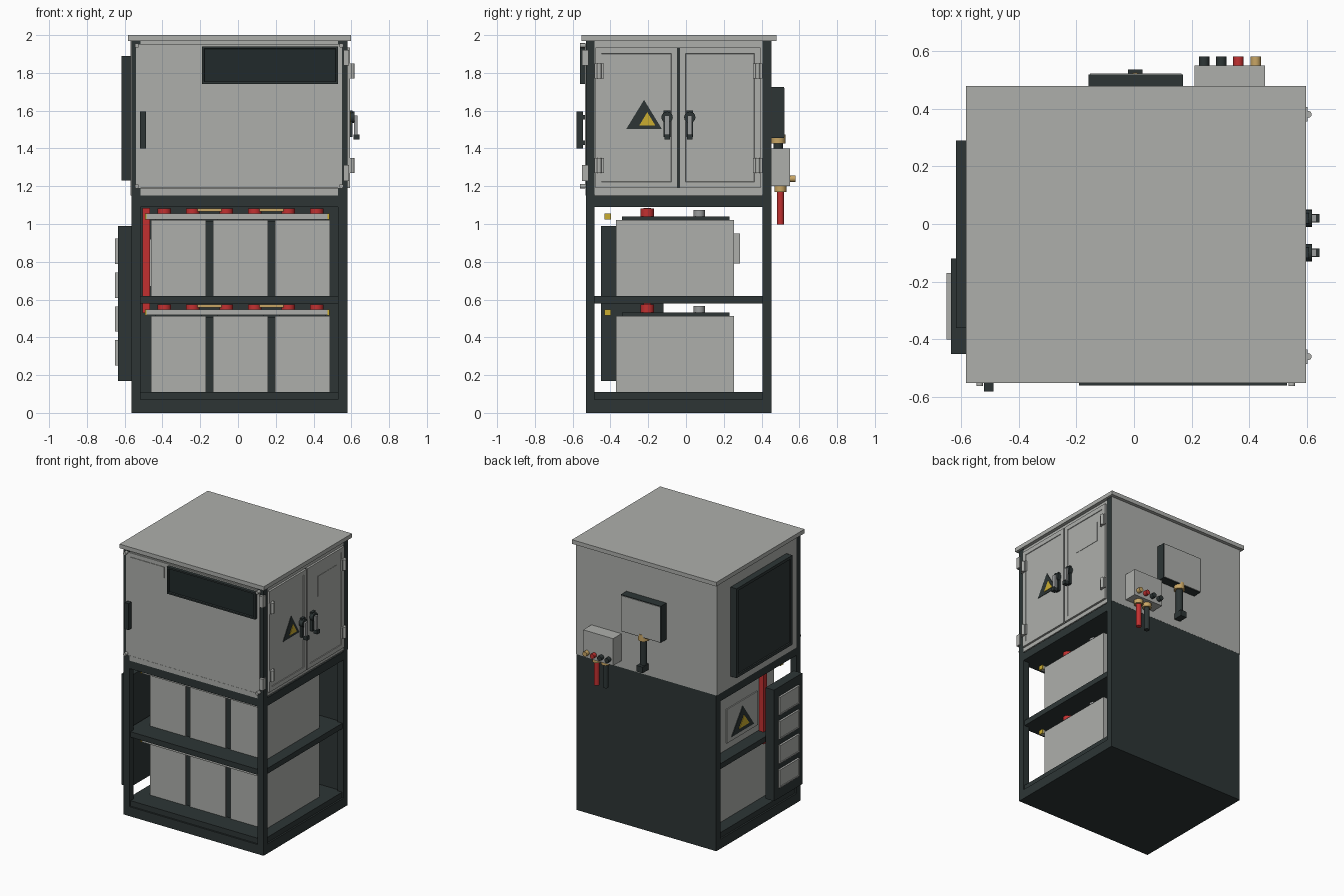
import bpy, bmesh, math
from mathutils import Vector, Matrix

if "Cube" in bpy.data.objects:
    bpy.data.objects.remove(bpy.data.objects["Cube"], do_unlink=True)


def material(name, r, g, b):
    m = bpy.data.materials.new(name)
    m.use_nodes = True
    m.diffuse_color = (r, g, b, 1)
    bsdf = next(n for n in m.node_tree.nodes if n.type == 'BSDF_PRINCIPLED')
    bsdf.inputs["Base Color"].default_value = (r, g, b, 1)
    return m


GREY = material("light_grey_paint", 0.42, 0.43, 0.41)
DARK = material("dark_slate", 0.026, 0.036, 0.036)
GLASS = material("smoked_glass", 0.015, 0.023, 0.024)
RED = material("red_insulation", 0.54, 0.03, 0.03)
BRASS = material("brass", 0.58, 0.38, 0.13)
YELLOW = material("warning_yellow", 0.60, 0.42, 0.03)
STEEL = material("steel", 0.33, 0.34, 0.34)


def finish(name, bm, mats):
    me = bpy.data.meshes.new(name)
    bm.to_mesh(me)
    bm.free()
    for m in mats:
        me.materials.append(m)
    ob = bpy.data.objects.new(name, me)
    bpy.context.collection.objects.link(ob)
    return ob


def box(name, x, y, z, mat, face=None, inset=0.03, depth=-0.005, inner=None):
    """Box from three (min, max) ranges; optionally inset the side facing `face`."""
    bm = bmesh.new()
    bmesh.ops.create_cube(bm, size=1)
    for v in bm.verts:
        for i, (a, b) in enumerate((x, y, z)):
            v.co[i] = a if v.co[i] < 0 else b
    bm.normal_update()
    if face:
        f = max(bm.faces, key=lambda p: p.normal.dot(Vector(face)))
        bmesh.ops.inset_region(bm, faces=[f], thickness=inset)
        bmesh.ops.inset_region(bm, faces=[f], thickness=0.003, depth=depth)
        if inner:
            f.material_index = 1
    return finish(name, bm, [mat, inner] if inner else [mat])


def cyl(name, center, radius, length, mat, axis='Z', sides=16):
    bm = bmesh.new()
    bmesh.ops.create_cone(bm, cap_ends=True, segments=sides, radius1=radius,
                          radius2=radius, depth=length)
    rot = {'X': Matrix.Rotation(math.pi / 2, 4, 'Y'),
           'Y': Matrix.Rotation(math.pi / 2, 4, 'X'), 'Z': Matrix()}[axis]
    bm.transform(Matrix.Translation(center) @ rot)
    for f in bm.faces:
        f.smooth = len(f.verts) == 4
    return finish(name, bm, [mat])


def triangle(name, x, y, z, w, h, t, mat):
    """Thin upright triangle in the y-z plane, thickened along x by t."""
    bm = bmesh.new()
    f = bm.faces.new([bm.verts.new(p) for p in
                      ((x, y - w / 2, z), (x, y + w / 2, z), (x, y, z + h))])
    r = bmesh.ops.extrude_face_region(bm, geom=[f])
    for v in r["geom"]:
        if isinstance(v, bmesh.types.BMVert):
            v.co.x += t
    bmesh.ops.recalc_face_normals(bm, faces=bm.faces[:])
    return finish(name, bm, [mat])


# Frame: posts, base, shelf and ceiling decks with edge rails
XL, XR, YF, YB = -0.565, 0.58, -0.53, 0.45
for n, x in (("left", (XR - 0.05, XR)), ("right", (XL, XL + 0.05))):
    box(f"front_post_{n}", x, (YF, YF + 0.045), (0, 1.97), DARK)
    box(f"back_post_{n}", x, (YB - 0.045, YB), (0, 1.97), DARK)
box("base_plate", (XL, XR), (YF, YB), (0, 0.07), DARK)
box("base_deck", (XL + 0.012, XR - 0.012), (YF + 0.012, YB - 0.01), (0.07, 0.11), DARK)
box("middle_shelf", (XL + 0.01, XR - 0.01), (YF + 0.01, YB - 0.01), (0.58, 0.62), DARK)
box("ceiling_deck", (XL, XR), (YF, YB), (1.09, 1.15), DARK)
box("lower_back_panel", (XL + 0.002, XR - 0.002), (YB - 0.03, YB + 0.002), (0, 1.15), DARK)

# Upper cabinet and roof
box("upper_cabinet", (XL + 0.003, XR - 0.01), (YF + 0.006, YB - 0.002), (1.15, 1.97), GREY)
box("upper_back_wall", (XL - 0.002, XR), (YB - 0.01, YB + 0.003), (1.15, 1.97), GREY)
box("upper_right_wall", (XL - 0.003, XL + 0.01), (YF + 0.05, YB + 0.002), (1.15, 1.97), GREY)
box("roof", (-0.582, 0.597), (-0.552, 0.478), (1.97, 2.0), GREY)

# Front door with display window, name plate and handle
box("front_door", (-0.54, 0.55), (-0.536, -0.515), (1.19, 1.95), GREY)
box("front_sill", (-0.515, 0.53), (-0.532, -0.515), (1.15, 1.187), GREY)
box("display_window", (-0.19, 0.53), (-0.56, -0.53), (1.742, 1.94), DARK,
    face=(0, -1, 0), inset=0.016, depth=-0.012, inner=GLASS)
box("name_plate", (-0.505, -0.225), (-0.54, -0.535), (1.84, 1.92), GREY)
box("front_handle", (-0.52, -0.488), (-0.58, -0.545), (1.4, 1.595), DARK)
for z in (1.43, 1.565):
    box("handle_standoff", (-0.513, -0.495), (-0.55, -0.53), (z - 0.012, z + 0.012), DARK)
for x in (-0.535, 0.547):
    for z in (1.2, 1.945):
        cyl("front_door_pin", (x, -0.547, z), 0.012, 0.03, GREY, 'Y', 10)
for z in (1.27, 1.88):
    box("front_hinge", (0.558, 0.588), (-0.55, -0.515), (z - 0.042, z + 0.042), GREY)

# Left double doors: framed leaves, hinges, lever handles
box("door_surround", (0.56, 0.577), (-0.485, 0.405), (1.16, 1.965), GREY)
box("door_gap", (0.57, 0.579), (-0.05, -0.03), (1.19, 1.935), DARK)
for n, (y0, y1), hy, ly in (("front", (-0.48, -0.045), -0.46, -0.10),
                            ("back", (-0.035, 0.395), 0.38, 0.02)):
    box(f"side_door_{n}", (0.565, 0.592), (y0, y1), (1.19, 1.935), GREY,
        face=(1, 0, 0), inset=0.045, depth=-0.004)
    for z in (1.31, 1.81):
        box("side_hinge_leaf", (0.59, 0.601), (hy - 0.025, hy + 0.025), (z - 0.04, z + 0.04), GREY)
        cyl("side_hinge_pin", (0.604, hy, z), 0.012, 0.08, GREY, sides=12)
    cyl("handle_rosette", (0.603, ly, 1.565), 0.03, 0.03, DARK, 'X')
    box("handle_plate", (0.588, 0.607), (ly - 0.018, ly + 0.018), (1.46, 1.6), DARK)
    box("handle_lever", (0.615, 0.632), (ly - 0.013, ly + 0.013), (1.465, 1.575), STEEL)
    box("handle_tip", (0.612, 0.644), (ly - 0.015, ly + 0.015), (1.447, 1.475), DARK)
box("door_label", (0.587, 0.5905), (0.09, 0.31), (1.68, 1.83), GREY)

# Warning sign on the front leaf of the double doors
triangle("door_warning_sign", 0.586, -0.222, 1.502, 0.19, 0.155, 0.006, DARK)
triangle("door_warning_mark", 0.591, -0.205, 1.522, 0.085, 0.07, 0.004, YELLOW)

# Right side: vent panel and breaker column with four modules
box("vent_panel", (-0.617, XL), (-0.36, 0.29), (1.23, 1.89), DARK,
    face=(-1, 0, 0), inset=0.03, depth=-0.008)
box("breaker_column", (-0.635, XL), (-0.45, -0.12), (0.17, 0.99), DARK)
for i in range(4):
    z = 0.318 + 0.179 * i
    box(f"breaker_module_{i + 1}", (-0.65, -0.63), (-0.40, -0.17), (z - 0.067, z + 0.067),
        GREY, face=(-1, 0, 0), inset=0.012, depth=-0.003)

# Two tiers of batteries with lids, terminals, link bars and a front rail
for tier, z0 in (("lower", 0.11), ("upper", 0.62)):
    zt = 0.512 if tier == "lower" else 1.02
    for i in range(3):
        cx = -0.315 + 0.328 * i
        box(f"{tier}_battery_{i + 1}", (cx - 0.145, cx + 0.145), (-0.37, 0.255), (z0, zt), GREY)
        box("battery_lid", (cx - 0.125, cx + 0.125), (-0.34, 0.23), (zt, zt + 0.02), DARK)
        for dx in (-0.075, 0.075):
            cyl("red_terminal", (cx + dx, -0.205, zt + 0.04), 0.036, 0.045, RED)
            cyl("steel_terminal", (cx + dx, 0.07, zt + 0.033), 0.03, 0.04, STEEL)
        if i < 2:
            box("link_bar", (cx + 0.095, cx + 0.233), (-0.23, -0.18), (zt + 0.045, zt + 0.062), BRASS)
    for i in range(2):
        cx = -0.151 + 0.328 * i
        box("battery_spacer", (cx - 0.019, cx + 0.019), (-0.36, 0.24), (z0, zt - 0.005), DARK)
    box(f"{tier}_front_rail", (-0.49, 0.475), (-0.43, -0.40), (zt + 0.005, zt + 0.035), GREY)
    for x in (-0.493, 0.475):
        box("rail_end", (x, x + 0.009), (-0.432, -0.398), (zt + 0.004, zt + 0.036), YELLOW)
box("red_riser_cable", (-0.505, -0.465), (-0.225, -0.185), (0.53, 1.085), RED)
box("battery_module", (-0.1, 0.12), (0.25, 0.287), (0.79, 0.95), GREY)

# Warning sign on the end battery
box("battery_sign_plate", (-0.468, -0.458), (-0.17, 0.19), (0.67, 0.92), GREY)
triangle("battery_warning_sign", -0.473, 0.01, 0.70, 0.26, 0.18, 0.006, DARK)
triangle("battery_warning_mark", -0.477, 0.0, 0.73, 0.12, 0.08, 0.005, YELLOW)

# Back: control box with grey cover, gland and cable
box("control_box", (-0.157, 0.17), (0.448, 0.518), (1.455, 1.725), DARK)
box("control_box_cover", (-0.152, 0.165), (0.515, 0.522), (1.46, 1.72), GREY)
cyl("control_gland", (0.005, 0.488, 1.45), 0.038, 0.05, BRASS, sides=12)
cyl("control_cable", (0.005, 0.488, 1.32), 0.025, 0.24, DARK)
box("cable_plug", (-0.02, 0.03), (0.465, 0.535), (1.2, 1.245), DARK)

# Back: junction box with knobs and two cables
box("junction_box", (0.21, 0.455), (0.448, 0.55), (1.2, 1.4), GREY)
for x, m in ((0.243, DARK), (0.303, DARK), (0.362, RED), (0.422, BRASS)):
    cyl("junction_knob", (x, 0.563, 1.24), 0.018, 0.035, m, 'Y')
for x, m in ((0.305, DARK), (0.378, RED)):
    cyl("junction_gland", (x, 0.5, 1.187), 0.032, 0.034, BRASS, sides=12)
    cyl("junction_cable", (x, 0.5, 1.09), 0.019, 0.185, m)
